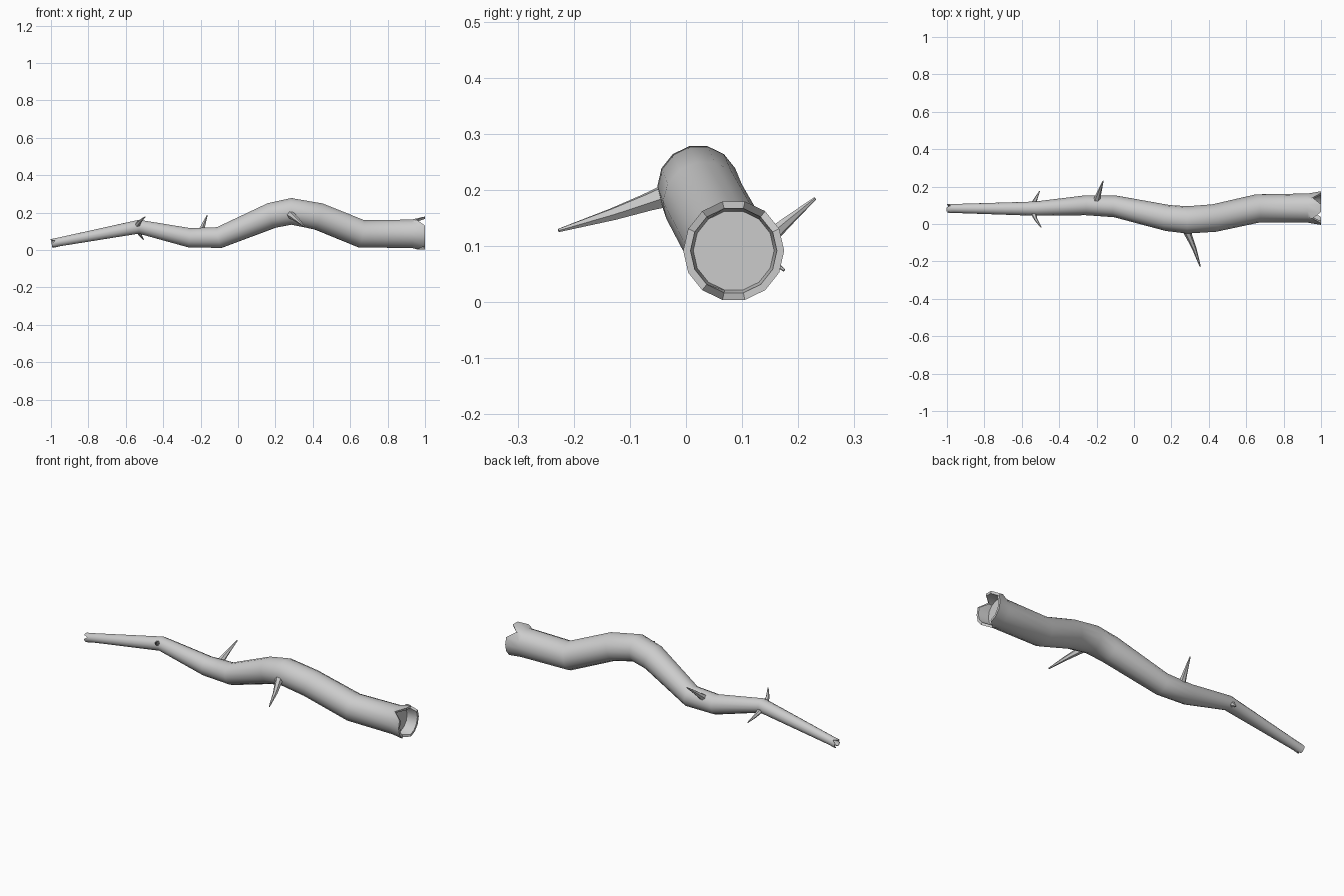
import bpy, bmesh, math
from mathutils import Vector

if "Cube" in bpy.data.objects:
    bpy.data.objects.remove(bpy.data.objects["Cube"])


def frames(path):
    # centre, side, up and tangent at each path point
    pts = [Vector(p[:3]) for p in path]
    out = []
    for i, p in enumerate(pts):
        a = (p - pts[i - 1]).normalized() if i else Vector()
        b = (pts[i + 1] - p).normalized() if i < len(pts) - 1 else Vector()
        t = (a + b).normalized()
        side = Vector((0, 0, 1)).cross(t).normalized()
        out.append((p, side, t.cross(side), t))
    return out


def ring(bm, frame, r, n, shift=0.0, notches=(), depth=0.0):
    # one loop of vertices; notched ones are pulled along the tangent
    p, side, up, t = frame
    verts = []
    for k in range(n):
        a = 2 * math.pi * k / n
        s = shift + (depth if k in notches else 0)
        verts.append(bm.verts.new(p + side * r * math.cos(a) + up * r * math.sin(a) + t * s))
    return verts


def skin(name, bm, rings, angle):
    n = len(rings[0])
    for a, b in zip(rings, rings[1:]):
        for k in range(n):
            bm.faces.new((a[k], a[(k + 1) % n], b[(k + 1) % n], b[k]))
    bm.faces.new(rings[0])
    bm.faces.new(rings[-1])
    bmesh.ops.recalc_face_normals(bm, faces=bm.faces)
    me = bpy.data.meshes.new(name)
    bm.to_mesh(me)
    bm.free()
    ob = bpy.data.objects.new(name, me)
    bpy.context.collection.objects.link(ob)
    bpy.ops.object.select_all(action='DESELECT')
    ob.select_set(True)
    bpy.context.view_layer.objects.active = ob
    bpy.ops.object.shade_smooth_by_angle(angle=math.radians(angle))
    return ob


# Main branch: x, y, z, radius from thin end to thick end
N = 14
path = [(-0.997, 0.083, 0.035, 0.025), (-0.96, 0.083, 0.043, 0.024),
        (-0.53, 0.082, 0.125, 0.038), (-0.26, 0.100, 0.066, 0.053),
        (-0.10, 0.094, 0.067, 0.058), (0.18, 0.032, 0.185, 0.070),
        (0.285, 0.022, 0.207, 0.073), (0.43, 0.032, 0.180, 0.074),
        (0.66, 0.083, 0.087, 0.076), (0.93, 0.085, 0.087, 0.078),
        (1.0, 0.085, 0.092, 0.090)]
fr = frames(path)
X = Vector((1, 0, 0))
thick = (fr[-1][0], Vector((0, 1, 0)), Vector((0, 0, 1)), X)
bm = bmesh.new()
rings = [
    # hollow broken thin end
    ring(bm, fr[0], 0.019, N, 0.035),
    ring(bm, fr[0], 0.020, N, 0, (2, 6, 10), 0.022),
    ring(bm, fr[0], 0.025, N, 0, (2, 6, 10), 0.022)]
rings += [ring(bm, f, p[3], N) for f, p in zip(fr[1:-1], path[1:-1])]
rings += [
    # hollow broken thick end
    ring(bm, thick, 0.090, N, 0, (2, 5, 10), -0.045),
    ring(bm, thick, 0.077, N, 0, (2, 5, 10), -0.045),
    ring(bm, thick, 0.072, N, -0.06)]
skin("branch", bm, rings, 35)


# Curved tapering thorns: base, middle, tip and base radius
thorns = [
    ("front_thorn", (0.275, -0.02, 0.195), (0.322, -0.13, 0.157), (0.354, -0.227, 0.128), 0.024),
    ("back_thorn", (-0.20, 0.125, 0.095), (-0.182, 0.18, 0.143), (-0.165, 0.23, 0.185), 0.020),
    ("small_front_thorn", (-0.54, 0.065, 0.130), (-0.525, 0.025, 0.152), (-0.497, -0.018, 0.178), 0.018),
    ("small_back_thorn", (-0.54, 0.10, 0.115), (-0.525, 0.135, 0.085), (-0.505, 0.175, 0.057), 0.018)]
for name, base, mid, tip, r in thorns:
    b, m, t = Vector(base), Vector(mid), Vector(tip)
    pts = [b, b.lerp(m, 0.45), m, t]
    bm = bmesh.new()
    rs = [ring(bm, f, r * k, 6) for f, k in zip(frames(pts), (1, 0.72, 0.5, 0.14))]
    skin(name, bm, rs, 40)
